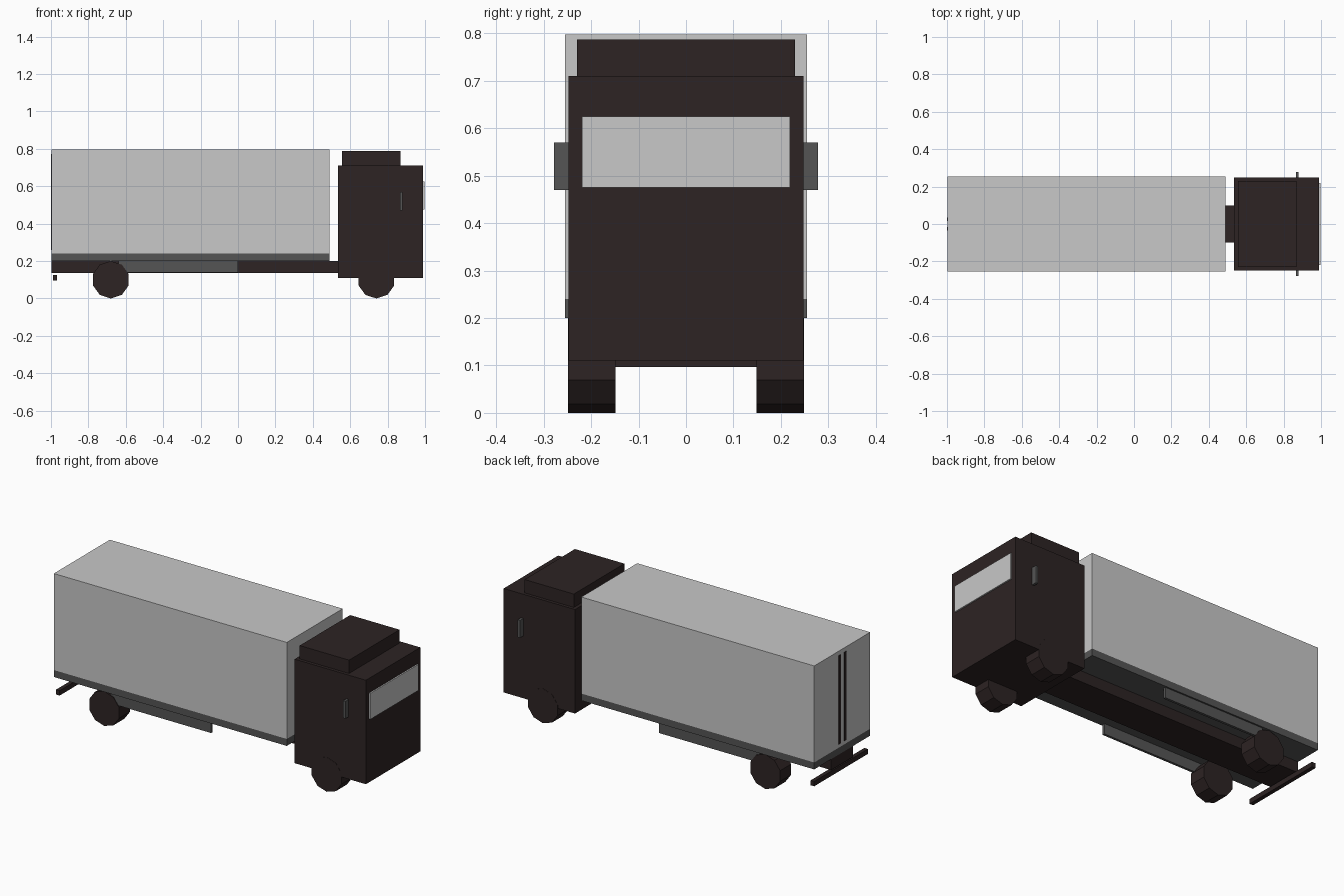
import bpy, math

if "Cube" in bpy.data.objects:
    bpy.data.objects.remove(bpy.data.objects["Cube"])


def material(name, rgb):
    m = bpy.data.materials.new(name)
    m.diffuse_color = (*rgb, 1)
    m.use_nodes = True
    m.node_tree.nodes["Principled BSDF"].inputs["Base Color"].default_value = m.diffuse_color
    return m


LIGHT = material("light grey", (0.58, 0.58, 0.58))
GREY = material("mid grey", (0.09, 0.09, 0.09))
DARK = material("dark brown", (0.026, 0.017, 0.017))


def box(name, x, y, z, mat):
    """Box from (min, max) ranges on each axis."""
    bpy.ops.mesh.primitive_cube_add(size=1, location=[sum(r) / 2 for r in (x, y, z)])
    ob = bpy.context.object
    ob.name = name
    ob.scale = [r[1] - r[0] for r in (x, y, z)]
    bpy.ops.object.transform_apply(location=False, rotation=False, scale=True)
    ob.data.materials.append(mat)
    return ob


def wheel(name, x, y):
    # ten-sided cylinder along y, with one corner touching the ground
    bpy.ops.mesh.primitive_cylinder_add(vertices=10, radius=0.1, depth=0.1,
                                        location=(x, y, 0.1),
                                        rotation=(math.pi / 2, 0, 0))
    ob = bpy.context.object
    ob.name = name
    ob.data.materials.append(DARK)


# Cargo body, floor and frame
box("cargo_box", (-0.997, 0.49), (-0.255, 0.255), (0.24, 0.797), LIGHT)
box("cargo_floor", (-0.997, 0.49), (-0.255, 0.255), (0.20, 0.24), GREY)
box("chassis", (-0.997, 0.56), (-0.10, 0.10), (0.137, 0.20), DARK)
box("rear_bumper", (-0.99, -0.967), (-0.245, 0.245), (0.097, 0.125), DARK)

# Cab, roof fairing and windscreen
box("cab", (0.535, 0.99), (-0.248, 0.248), (0.11, 0.71), DARK)
box("roof_fairing", (0.555, 0.87), (-0.23, 0.23), (0.71, 0.787), DARK)
box("windscreen", (0.99, 0.998), (-0.219, 0.219), (0.475, 0.625), LIGHT)

# Parts repeated on both sides
for s, side in ((-1, "right"), (1, "left")):
    def span(a, b):
        return tuple(sorted((s * a, s * b)))
    box(f"side_skirt_{side}", (-0.64, 0.0), span(0.232, 0.246), (0.14, 0.20), GREY)
    box(f"mirror_{side}", (0.865, 0.88), span(0.248, 0.278), (0.47, 0.57), GREY)
    box(f"door_bar_{side}", (-1.0, -0.997), span(0.017, 0.034), (0.26, 0.772), DARK)
    wheel(f"front_wheel_{side}", 0.74, s * 0.199)
    wheel(f"rear_wheel_{side}", -0.68, s * 0.199)
